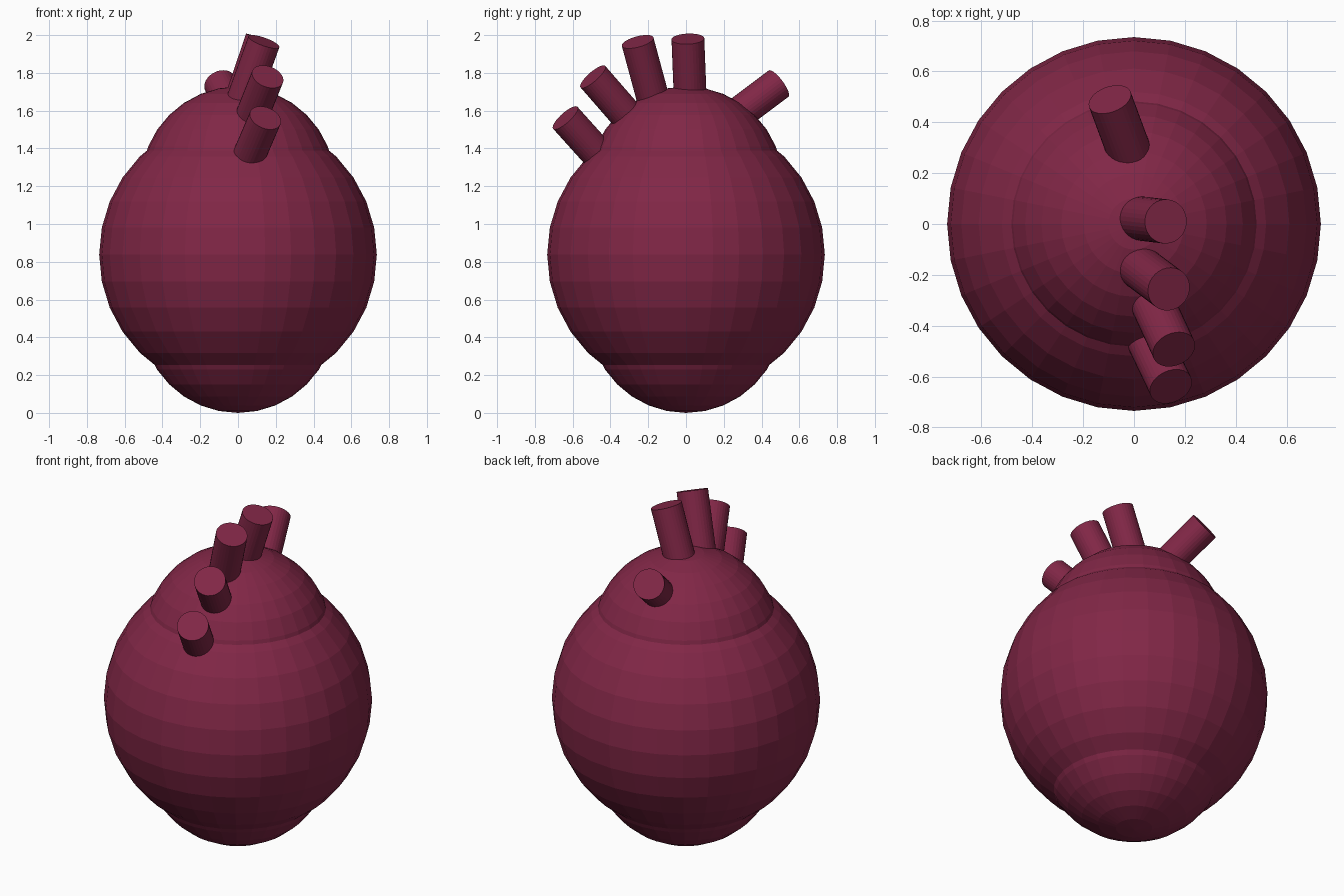
import bpy
from mathutils import Vector

if "Cube" in bpy.data.objects:
    bpy.data.objects.remove(bpy.data.objects["Cube"])

flesh = bpy.data.materials.new("dark_maroon")
flesh.diffuse_color = (0.22, 0.02, 0.062, 1)
flesh.use_nodes = True
flesh.node_tree.nodes["Principled BSDF"].inputs["Base Color"].default_value = flesh.diffuse_color


def finish(name):
    ob = bpy.context.object
    ob.name = name
    ob.data.materials.append(flesh)
    return ob


# Body: three overlapping flat-shaded spheres
for name, radius, z in (("main_body", 0.735, 0.838),
                        ("upper_bulge", 0.515, 1.213),
                        ("lower_bulge", 0.515, 0.515)):
    bpy.ops.mesh.primitive_uv_sphere_add(segments=32, ring_count=16,
                                         radius=radius, location=(0, 0, z))
    finish(name)

# Tubes: centre of the open end, outward direction
TUBES = (
    ("back_tube", (-0.095, 0.49, 1.743), (-0.37, 1.0, 0.75)),
    ("centre_tube", (0.125, 0.01, 1.98), (0.34, -0.04, 1.0)),
    ("upper_front_tube", (0.137, -0.256, 1.965), (0.36, -0.27, 1.0)),
    ("middle_front_tube", (0.157, -0.493, 1.78), (0.40, -0.87, 1.0)),
    ("lower_front_tube", (0.145, -0.639, 1.562), (0.43, -0.90, 1.0)),
)
LENGTH = 0.45
for name, tip, direction in TUBES:
    axis = Vector(direction).normalized()
    bpy.ops.mesh.primitive_cylinder_add(
        vertices=32, radius=0.087, depth=LENGTH,
        location=Vector(tip) - axis * LENGTH / 2,
        rotation=axis.to_track_quat('Z', 'Y').to_euler())
    finish(name)
